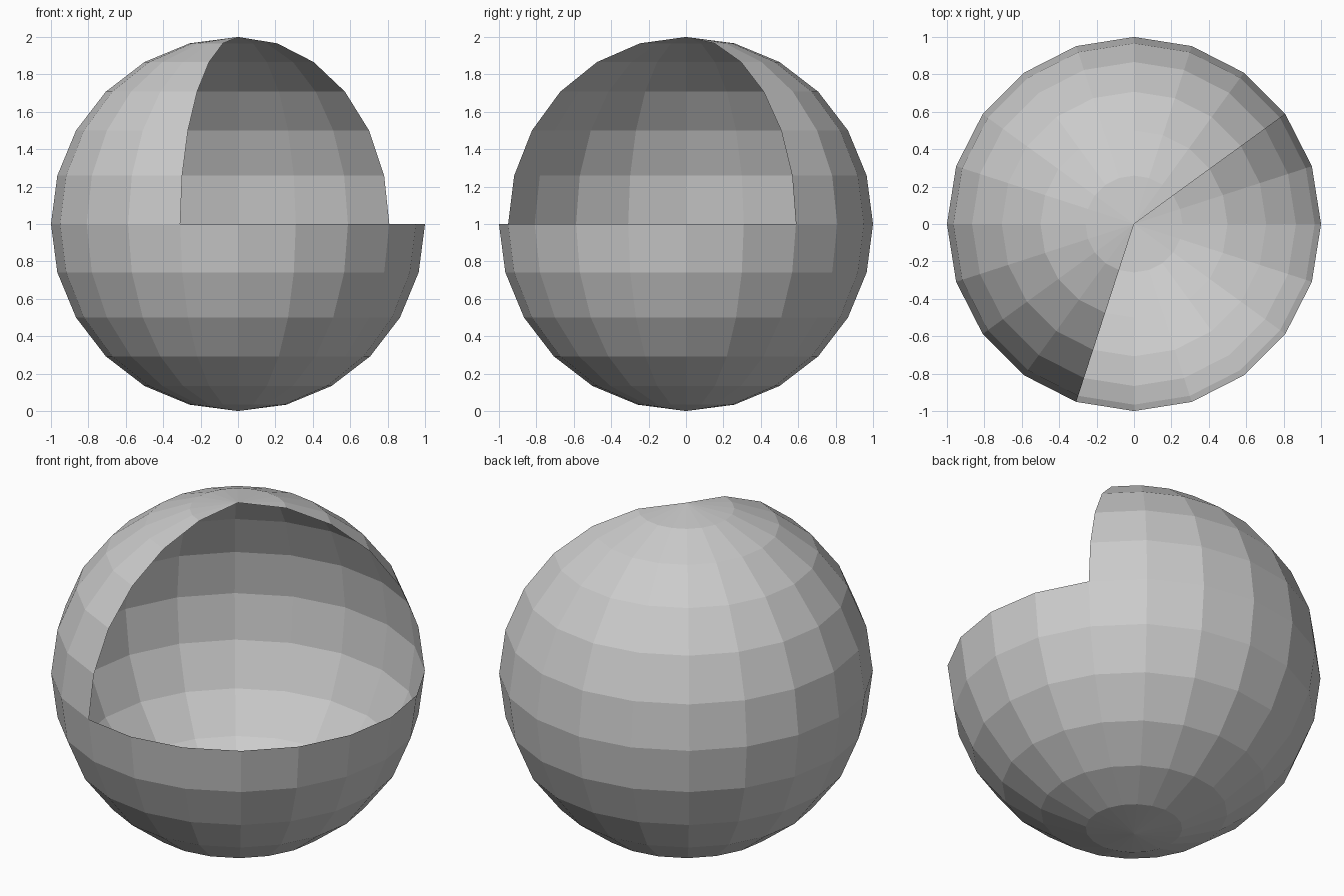
import bpy, bmesh, math

if "Cube" in bpy.data.objects:
    bpy.data.objects.remove(bpy.data.objects["Cube"])

# Low-poly sphere shell: 20 segments, 12 rings, standing on z = 0
bm = bmesh.new()
bmesh.ops.create_uvsphere(bm, u_segments=20, v_segments=12, radius=1.0)

# Opening: upper half removed between -108 and 36 degrees around z
def in_opening(face):
    c = face.calc_center_median()
    return c.z > 0 and -108 < math.degrees(math.atan2(c.y, c.x)) < 36

bmesh.ops.delete(bm, geom=[f for f in bm.faces if in_opening(f)], context='FACES')
bmesh.ops.translate(bm, verts=bm.verts, vec=(0, 0, 1))

mesh = bpy.data.meshes.new("open_sphere_shell")
bm.to_mesh(mesh)
bm.free()
shell = bpy.data.objects.new("open_sphere_shell", mesh)
bpy.context.collection.objects.link(shell)
